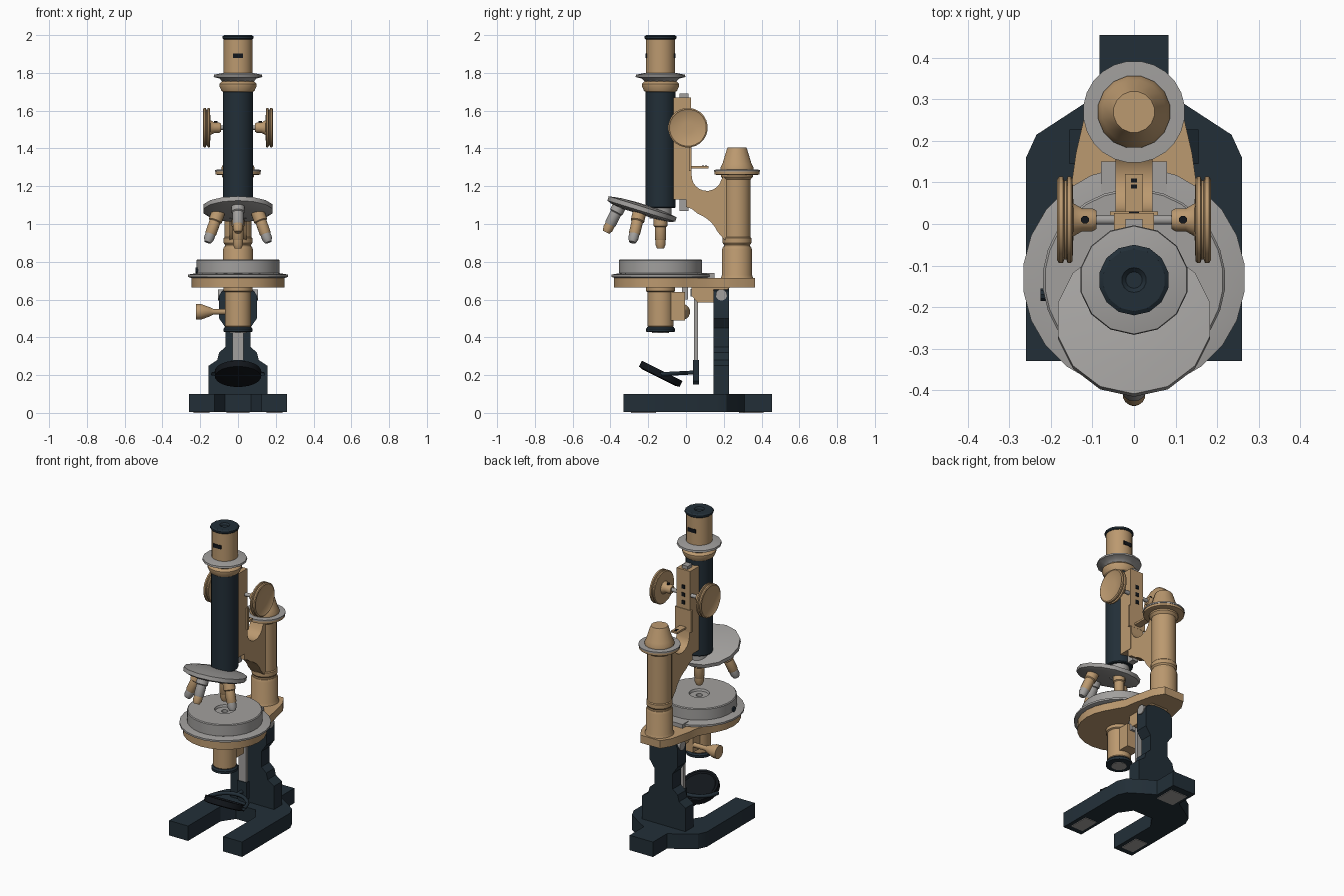
import bpy, bmesh, math
from mathutils import Vector

if "Cube" in bpy.data.objects:
    bpy.data.objects.remove(bpy.data.objects["Cube"])


def material(name, rgb):
    m = bpy.data.materials.new(name)
    m.use_nodes = True
    m.diffuse_color = (*rgb, 1)
    m.node_tree.nodes["Principled BSDF"].inputs["Base Color"].default_value = (*rgb, 1)
    return m


BRASS = material("brass", (0.50, 0.32, 0.16))
IRON = material("blue black enamel", (0.016, 0.028, 0.039))
STEEL = material("grey steel", (0.36, 0.35, 0.34))
BLACK = material("black", (0.006, 0.008, 0.011))


def finish(name, bm, mat):
    bmesh.ops.recalc_face_normals(bm, faces=bm.faces)
    me = bpy.data.meshes.new(name)
    bm.to_mesh(me)
    bm.free()
    me.materials.append(mat)
    ob = bpy.data.objects.new(name, me)
    bpy.context.collection.objects.link(ob)
    bpy.ops.object.select_all(action="DESELECT")
    ob.select_set(True)
    bpy.context.view_layer.objects.active = ob
    bpy.ops.object.shade_smooth_by_angle(angle=math.radians(32))
    return ob


def lathe(name, profile, mat, at=(0, 0, 0), aim=(0, 0, 1), sides=24):
    """Turn a (radius, height) profile about the aim direction, with closed ends."""
    bm = bmesh.new()
    turn = Vector(aim).to_track_quat("Z", "Y")
    rings = []
    for r, h in profile:
        angles = [2 * math.pi * (i + 0.5) / sides for i in range(sides)]
        rings.append([bm.verts.new(Vector(at) + turn @ Vector((r * math.cos(a), r * math.sin(a), h)))
                      for a in angles])
    for low, high in zip(rings, rings[1:]):
        for i in range(sides):
            j = (i + 1) % sides
            bm.faces.new((low[i], low[j], high[j], high[i]))
    bm.faces.new(rings[0])
    bm.faces.new(rings[-1])
    return finish(name, bm, mat)


def prism(name, outline, axis, lo, hi, mat):
    """Extrude a flat outline along x, y or z."""
    place = {"x": lambda a, b, c: (c, a, b), "y": lambda a, b, c: (a, c, b),
             "z": lambda a, b, c: (a, b, c)}[axis]
    bm = bmesh.new()
    face = bm.faces.new([bm.verts.new(place(a, b, lo)) for a, b in outline])
    new = bmesh.ops.extrude_face_region(bm, geom=[face])["geom"]
    bmesh.ops.translate(bm, vec=place(0, 0, hi - lo),
                        verts=[v for v in new if isinstance(v, bmesh.types.BMVert)])
    return finish(name, bm, mat)


def box(name, x, y, z, mat):
    return prism(name, [(x[0], y[0]), (x[1], y[0]), (x[1], y[1]), (x[0], y[1])], "z", *z, mat)


def mirrored(half):
    return half + [(-a, b) for a, b in reversed(half)]


def arc(cx, cy, r, start, end, n):
    steps = [math.radians(start + (end - start) * i / n) for i in range(n + 1)]
    return [(cx + r * math.cos(a), cy + r * math.sin(a)) for a in steps]


AXIS = -0.135   # optical axis
COLUMN = 0.27   # column axis

# Horseshoe foot with pads
prism("horseshoe_foot", mirrored([(0.07, 0.08), (0.125, 0.0), (0.125, -0.33), (0.26, -0.33),
      (0.26, 0.16), (0.235, 0.215), (0.12, 0.29), (0.083, 0.31), (0.083, 0.455)]),
      "z", 0.004, 0.1, IRON)
for side, label in ((1, "left"), (-1, "right")):
    x = sorted((side * 0.15, side * 0.235))
    box(label + "_foot_pad", x, (-0.29, -0.16), (0, 0.005), STEEL)
box("rear_foot_pad", (-0.06, 0.06), (0.28, 0.41), (0, 0.005), STEEL)

# Pillar and hinge
prism("pillar", mirrored([(0.155, 0.1), (0.155, 0.25), (0.11, 0.28), (0.1, 0.32), (0.065, 0.35),
      (0.065, 0.45), (0.1, 0.5), (0.1, 0.62), (0.085, 0.645), (0.035, 0.66)]),
      "y", 0.145, 0.228, IRON)
lathe("hinge_pin", [(0.03, -0.107), (0.03, 0.107)], STEEL, (0, 0.187, 0.625), (1, 0, 0), 16)
prism("hinge_block", [(0.03, 0.665), (0.03, 0.62), (0.06, 0.585), (0.15, 0.585), (0.2, 0.64),
      (0.235, 0.665)], "x", -0.06, 0.06, BRASS)

# Mirror, fork and hanging rod
box("mirror_rod", (-0.028, 0.028), (0.043, 0.063), (0.26, 0.65), STEEL)
box("rod_head", (-0.045, 0.045), (0.025, 0.07), (0.615, 0.655), STEEL)
prism("rod_socket", mirrored([(0.02, 0.15), (0.035, 0.17), (0.035, 0.28)]), "y", 0.038, 0.068, IRON)
lathe("mirror", [(0.1, -0.02), (0.122, -0.015), (0.122, 0.02), (0.108, 0.02), (0.1, 0.012)],
      BLACK, (0, AXIS, 0.205), (0, 0.45, 0.9), 20)
fork = bpy.data.curves.new("mirror_fork", "CURVE")
fork.dimensions = "3D"
fork.bevel_depth = 0.012
fork.bevel_resolution = 1
for path in (arc(0, AXIS, 0.132, 0, 180, 12), [(0, 0.0), (0, 0.05)]):
    spline = fork.splines.new("POLY")
    spline.points.add(len(path) - 1)
    for p, (x, y) in zip(spline.points, path):
        p.co = (x, y, 0.205 + 0.05 * (y - AXIS), 1)
fork.materials.append(IRON)
bpy.context.collection.objects.link(bpy.data.objects.new("mirror_fork", fork))

# Condenser under the stage
lathe("condenser", [(0.062, 0.45), (0.07, 0.46), (0.07, 0.64), (0.078, 0.645), (0.078, 0.67)],
      BRASS, (0, AXIS, 0))
lathe("condenser_rim", [(0.06, 0.427), (0.078, 0.43), (0.078, 0.445), (0.07, 0.455)], IRON, (0, AXIS, 0))
lathe("condenser_lens", [(0.045, 0.424), (0.045, 0.43)], STEEL, (0, AXIS, 0), sides=16)
box("condenser_bracket", (-0.045, 0.045), (-0.08, -0.005), (0.49, 0.64), BRASS)
box("condenser_slide", (-0.025, 0.025), (-0.02, 0.01), (0.6, 0.67), STEEL)
lathe("condenser_knob", [(0.015, 0), (0.015, 0.13), (0.025, 0.15), (0.042, 0.195), (0.042, 0.222)],
      BRASS, (0, -0.02, 0.535), (-1, 0, 0), 16)

# Stage
rim = [p for p in arc(0, AXIS, 0.245, -90, 30, 8)]
prism("stage_bracket", mirrored(rim + [(0.15, 0.1), (0.14, 0.17), (0.11, 0.3), (0.07, 0.365)]),
      "z", 0.665, 0.715, BRASS)
lathe("stage_ring", [(0.245, 0.713), (0.268, 0.72), (0.268, 0.732), (0.22, 0.74)],
      STEEL, (0, -0.13, 0), sides=24)
lathe("stage_disc", [(0.21, 0.733), (0.22, 0.74), (0.22, 0.808), (0.215, 0.813), (0.06, 0.813),
      (0.055, 0.8), (0.02, 0.8), (0.02, 0.76)], STEEL, (0, AXIS, 0), sides=28)
box("stage_rear_slide", (-0.08, 0.08), (0.06, 0.15), (0.713, 0.74), STEEL)
lathe("stage_screw", [(0.016, 0), (0.016, 0.045)], IRON, (-0.18, -0.17, 0.755), (-1, 0, 0), 10)

# Column
lathe("column_base", [(0.088, 0.71), (0.08, 0.73), (0.08, 0.865), (0.074, 0.88)], BRASS, (0, COLUMN, 0))
lathe("column", [(0.07, 0.87), (0.07, 0.89), (0.077, 0.9), (0.077, 0.925), (0.072, 0.93),
      (0.072, 1.235), (0.085, 1.25), (0.085, 1.265)], BRASS, (0, COLUMN, 0))
lathe("column_flange", [(0.11, 1.26), (0.12, 1.263), (0.12, 1.28), (0.1, 1.286)], BRASS, (0, COLUMN, 0))
lathe("column_flange_face", [(0.123, 1.278), (0.123, 1.287), (0.08, 1.288)], STEEL, (0, COLUMN, 0))
lathe("fine_focus_knob", [(0.088, 1.285), (0.088, 1.3), (0.078, 1.32), (0.055, 1.395), (0.05, 1.405)],
      BRASS, (0, COLUMN, 0), sides=16)

# Arm and focusing slide
prism("arm", [(0.0, 1.09), (0.03, 1.08)] + arc(0.0, 0.88, 0.185, 70, 25, 5)
      + [(0.2, 0.92), (0.24, 0.9), (0.24, 1.25), (0.195, 1.25)]
      + arc(0.11, 1.255, 0.08, -15, -170, 9) + [(0.028, 1.3), (0.0, 1.3)], "x", -0.045, 0.045, BRASS)
box("slide_housing", (-0.048, 0.048), (-0.065, 0.026), (1.13, 1.67), BRASS)
box("slide_rib", (-0.058, 0.058), (0.015, 0.03), (1.28, 1.42), BRASS)
box("focus_rack", (-0.02, 0.02), (-0.035, 0.012), (1.07, 1.69), STEEL)
for z in (1.46, 1.51, 1.56):
    box("housing_screw", (-0.012, 0.012), (0.024, 0.03), (z - 0.012, z + 0.012), BLACK)
box("pointer_plate", (-0.022, 0.022), (0.02, 0.12), (1.295, 1.307), BRASS)
for y in (0.09, 0.105):
    box("pointer_mark", (-0.007, 0.007), (y - 0.005, y + 0.005), (1.305, 1.31), BLACK)

# Coarse focus knobs
lathe("focus_axle", [(0.012, -0.15), (0.012, 0.15)], STEEL, (0, 0.01, 1.51), (1, 0, 0), 12)
for side, label in ((1, "left"), (-1, "right")):
    lathe(label + "_focus_knob", [(0.022, 0.09), (0.028, 0.1), (0.028, 0.125), (0.04, 0.146),
          (0.1, 0.148), (0.105, 0.152), (0.105, 0.16), (0.096, 0.163), (0.096, 0.168),
          (0.105, 0.171), (0.105, 0.181), (0.098, 0.185), (0.09, 0.18), (0.03, 0.176)],
          BRASS, (0, 0.01, 1.51), (side, 0, 0), 24)
    lathe(label + "_knob_screw", [(0.01, 0), (0.01, 0.04)], BLACK, (side * 0.118, 0.01, 1.505), (0, 0, 1), 8)

# Body tube and eyepiece
lathe("body_tube", [(0.076, 1.085), (0.08, 1.09), (0.08, 1.71)], IRON, (0, AXIS, 0))
lathe("tube_collar", [(0.08, 1.7), (0.088, 1.705), (0.1, 1.73), (0.1, 1.742), (0.085, 1.755), (0.085, 1.77)],
      BRASS, (0, AXIS, 0))
lathe("tube_ring", [(0.085, 1.755), (0.1, 1.77), (0.132, 1.778), (0.13, 1.79), (0.08, 1.8)],
      STEEL, (0, AXIS, 0), sides=14)
lathe("eyepiece", [(0.077, 1.79), (0.077, 1.985)], BRASS, (0, AXIS, 0))
lathe("eyepiece_cap", [(0.08, 1.978), (0.085, 1.983), (0.085, 1.993), (0.075, 2.0), (0.03, 2.0),
      (0.02, 1.99)], IRON, (0, AXIS, 0), sides=14)
for side, label in ((1, "rear"), (-1, "front")):
    y = AXIS + side * 0.075
    box(label + "_eyepiece_plate", (-0.027, 0.027), (y - 0.004, y + 0.004), (1.878, 1.902), BLACK)

# Revolving nosepiece and objectives
lathe("nosepiece_neck", [(0.06, 1.03), (0.06, 1.09)], STEEL, (0, AXIS, 0))
lathe("nosepiece", [(0.1, -0.03), (0.165, -0.022), (0.188, -0.012), (0.188, 0.012), (0.12, 0.022),
      (0.04, 0.026)], STEEL, (0, -0.233, 1.08), (0, 0.296, 0.955), 14)


def objective(name, at, aim, length, tip):
    s = length / 0.15
    lathe(name + "_barrel", [(0.036, -0.02), (0.036, 0.03 * s), (0.03, 0.035 * s), (0.03, 0.1 * s),
          (0.024, 0.11 * s)], BRASS if tip else STEEL, at, aim, 14)
    lathe(name + "_tip", [(0.027, 0.1 * s), (0.027, 0.13 * s), (0.018, 0.15 * s)],
          STEEL if tip else BRASS, at, aim, 14)


objective("working_objective", (0, AXIS, 1.02), (0, 0, -1), 0.15, False)
bpy.data.objects["working_objective_barrel"].data.materials[0] = BRASS
objective("front_objective", (0, -0.355, 1.09), (0, -0.45, -0.89), 0.15, False)
for side, label in ((1, "left"), (-1, "right")):
    objective(label + "_objective", (side * 0.11, -0.25, 1.045), (side * 0.33, -0.22, -0.92), 0.155, True)
